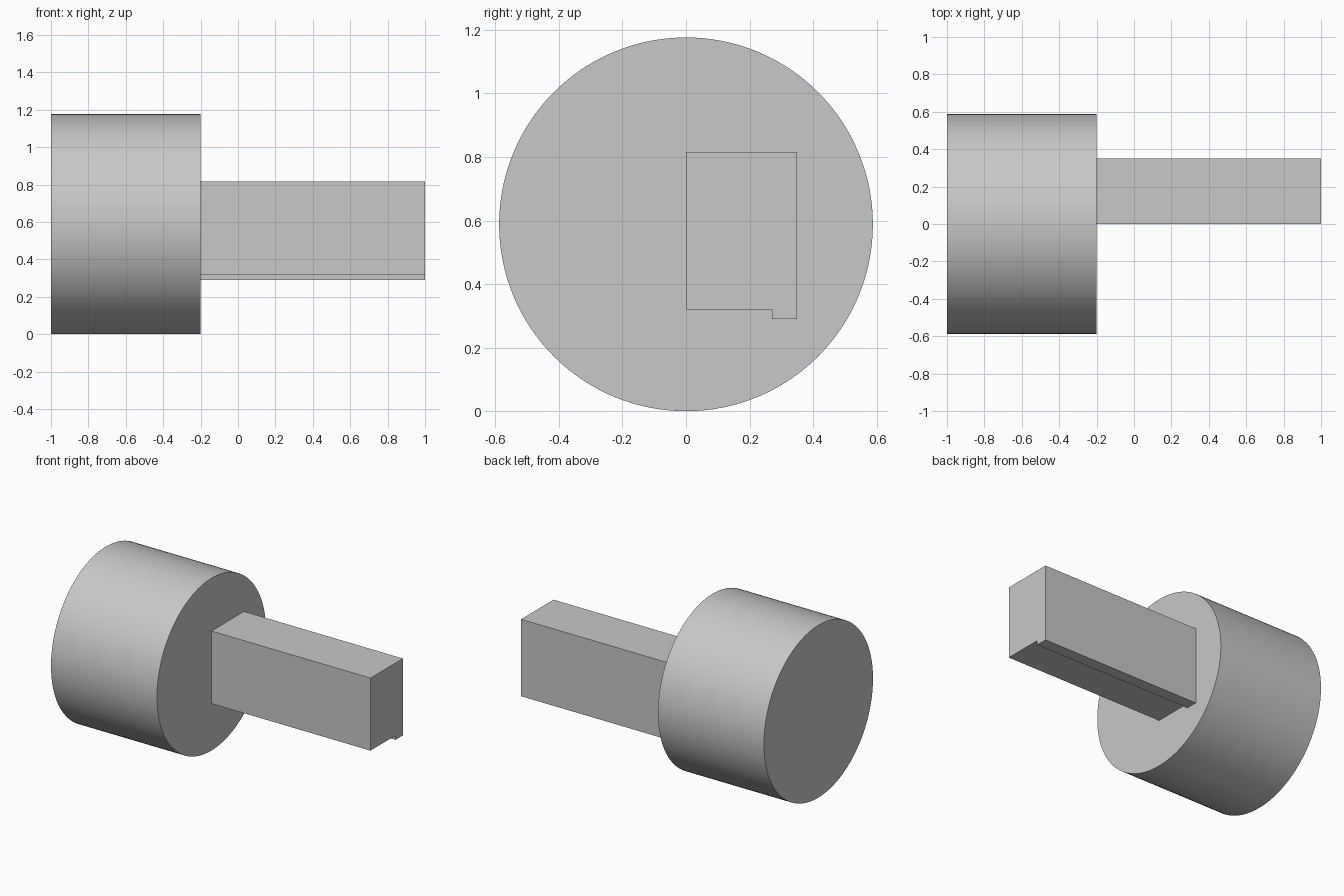
import bpy
import bmesh
import math

cube = bpy.data.objects.get("Cube")
if cube:
    bpy.data.objects.remove(cube, do_unlink=True)

# Single grey material
grey = bpy.data.materials.new("light grey")
grey.use_nodes = True
colour = (0.58, 0.58, 0.58, 1)
grey.diffuse_color = colour
grey.node_tree.nodes["Principled BSDF"].inputs["Base Color"].default_value = colour


def extrude_along_x(name, profile, x0, x1):
    """Solid prism from a closed (y, z) profile, running from x0 to x1."""
    bm = bmesh.new()
    face = bm.faces.new([bm.verts.new((x0, y, z)) for y, z in profile])
    result = bmesh.ops.extrude_face_region(bm, geom=[face])
    moved = [v for v in result["geom"] if isinstance(v, bmesh.types.BMVert)]
    bmesh.ops.translate(bm, verts=moved, vec=(x1 - x0, 0, 0))
    bmesh.ops.recalc_face_normals(bm, faces=bm.faces)
    mesh = bpy.data.meshes.new(name)
    bm.to_mesh(mesh)
    bm.free()
    mesh.materials.append(grey)
    obj = bpy.data.objects.new(name, mesh)
    bpy.context.collection.objects.link(obj)
    return obj


# Round head, smooth around the side
radius, segments = 0.588, 128
circle = [(radius * math.cos(math.tau * i / segments),
           radius + radius * math.sin(math.tau * i / segments))
          for i in range(segments)]
head = extrude_along_x("round_head", circle, -1, -0.2)
bpy.ops.object.select_all(action="DESELECT")
head.select_set(True)
bpy.context.view_layer.objects.active = head
bpy.ops.object.shade_smooth_by_angle(angle=math.radians(30))

# Off-centre bar with a small lip under its back edge
bar_profile = [(0, 0.32), (0.27, 0.32), (0.27, 0.29),
               (0.35, 0.29), (0.35, 0.815), (0, 0.815)]
extrude_along_x("notched_bar", bar_profile, -0.2, 1)
